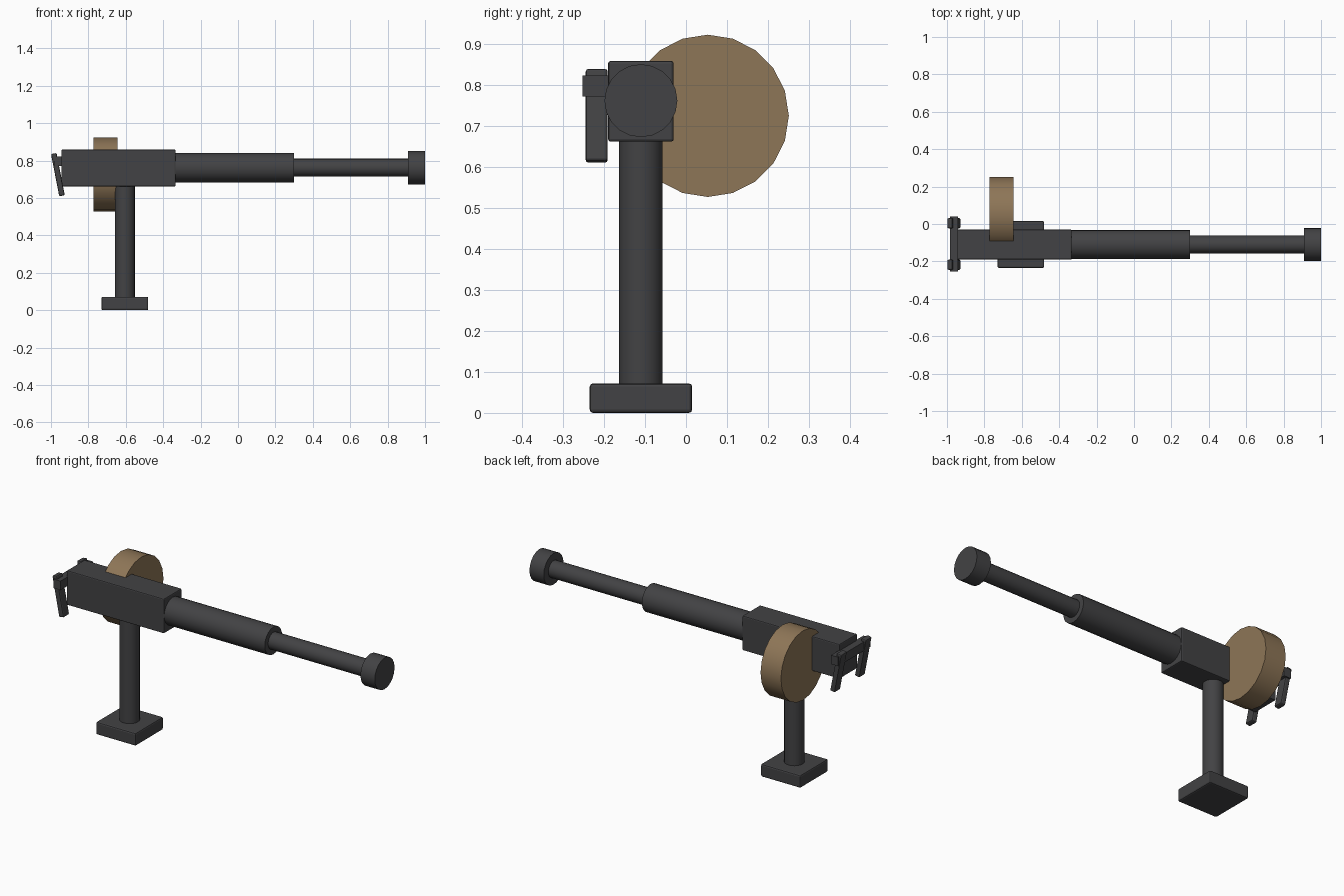
import bpy
import math
from mathutils import Vector

cube = bpy.data.objects.get("Cube")
if cube:
    bpy.data.objects.remove(cube, do_unlink=True)


def make_material(name, colour):
    mat = bpy.data.materials.new(name)
    mat.use_nodes = True
    mat.diffuse_color = colour
    mat.node_tree.nodes["Principled BSDF"].inputs["Base Color"].default_value = colour
    return mat


METAL = make_material("dark_metal", (0.055, 0.055, 0.058, 1))
BRASS = make_material("tan_drum", (0.27, 0.18, 0.095, 1))


def finish(name, mat):
    obj = bpy.context.object
    obj.name = name
    obj.data.materials.append(mat)
    return obj


def box(name, low, high, bevel=0.0, tilt=0.0):
    """Box between two corners, tilted about its own y axis."""
    low, high = Vector(low), Vector(high)
    bpy.ops.mesh.primitive_cube_add(size=1, location=(low + high) / 2)
    obj = finish(name, METAL)
    obj.scale = high - low
    bpy.ops.object.transform_apply(location=False, rotation=False, scale=True)
    obj.rotation_euler.y = tilt
    if bevel:
        mod = obj.modifiers.new("Bevel", "BEVEL")
        mod.width = bevel
        mod.segments = 2
    return obj


def cylinder(name, start, end, radius, mat=METAL, sides=20):
    """Cylinder from one end point to the other."""
    start, end = Vector(start), Vector(end)
    axis = end - start
    bpy.ops.mesh.primitive_cylinder_add(
        vertices=sides, radius=radius, depth=axis.length, location=(start + end) / 2,
        rotation=axis.to_track_quat("Z", "Y").to_euler())
    obj = finish(name, mat)
    bpy.ops.object.shade_smooth_by_angle(angle=math.radians(30))
    return obj


MID_Y = -0.11
BORE_Z = 0.762

# Pedestal
box("base_plate", (-0.73, -0.235, 0), (-0.48, 0.015, 0.072), 0.008)
cylinder("post", (-0.605, MID_Y, 0.06), (-0.605, MID_Y, 0.68), 0.053)

# Receiver and barrel, from back to front
box("receiver", (-0.945, -0.19, 0.662), (-0.333, -0.03, 0.859), 0.006)
for name, x0, x1, radius in (("barrel_jacket", -0.35, 0.3, 0.078),
                             ("barrel", 0.28, 0.92, 0.048),
                             ("muzzle", 0.91, 1.0, 0.089)):
    cylinder(name, (x0, MID_Y, BORE_Z), (x1, MID_Y, BORE_Z), radius)

# Drum on the far side
cylinder("drum", (-0.773, 0.053, 0.725), (-0.645, 0.053, 0.725), 0.198, BRASS)

# Rear crossbar with a tilted grip at each end
box("crossbar", (-0.985, -0.253, 0.772), (-0.94, 0.039, 0.823))
for side, y in (("right", -0.218), ("left", 0.004)):
    box(side + "_grip", (-0.978, y - 0.027, 0.61), (-0.948, y + 0.027, 0.84),
        0.007, math.radians(-11))
